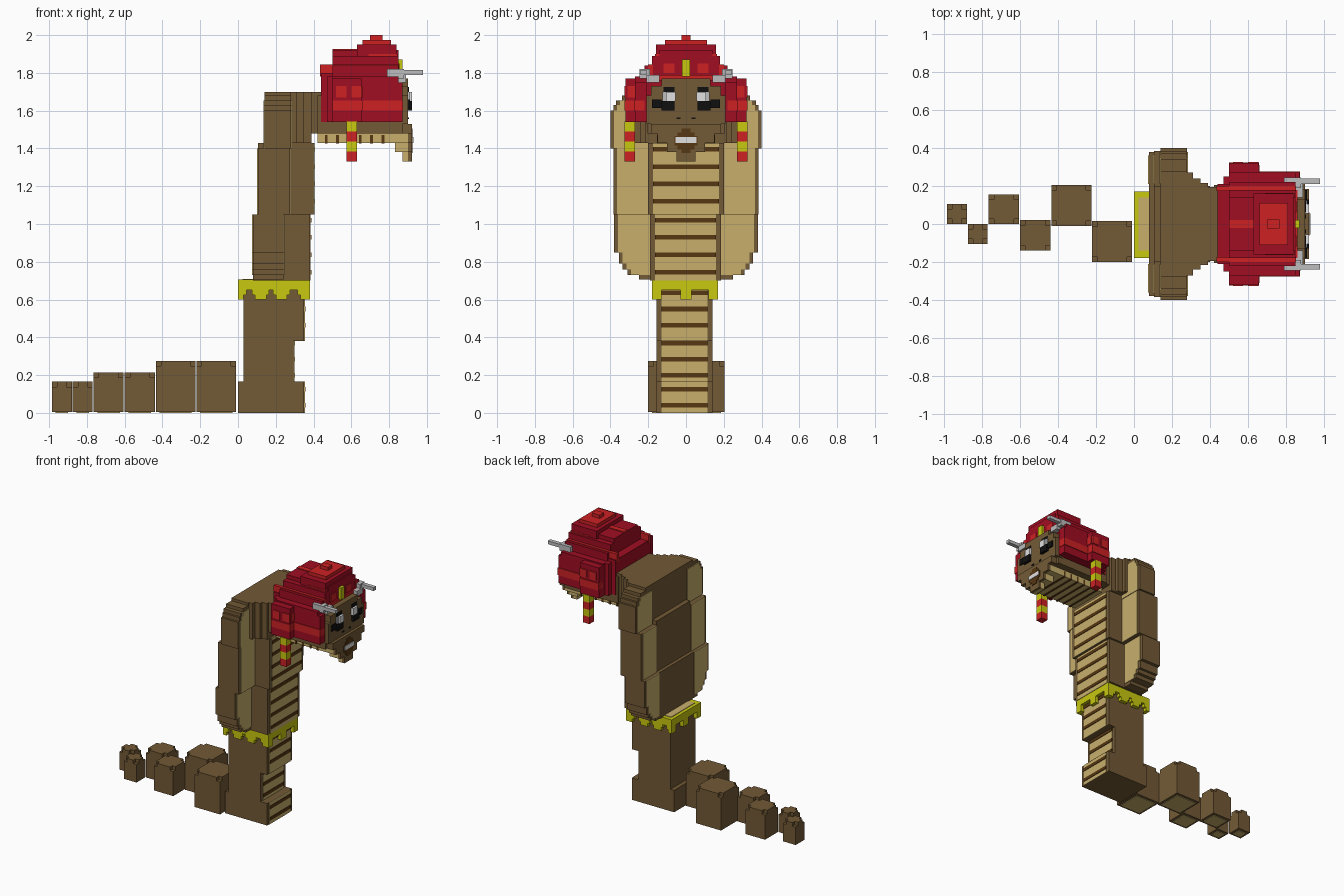
import bpy
import bmesh
from mathutils import Matrix, Vector

cube = bpy.data.objects.get("Cube")
if cube:
    bpy.data.objects.remove(cube, do_unlink=True)

PALETTE = {
    "brown": (0.171, 0.102, 0.036), "tan": (0.578, 0.429, 0.15),
    "dark_brown": (0.095, 0.038, 0.006), "crimson": (0.352, 0.004, 0.016),
    "red": (0.61, 0.015, 0.017), "gold": (0.58, 0.58, 0.005),
    "grey": (0.51, 0.51, 0.51), "white": (0.75, 0.75, 0.75),
    "black": (0.005, 0.005, 0.005),
}
MATERIALS = {}
for label, rgb in PALETTE.items():
    mat = bpy.data.materials.new(label)
    mat.use_nodes = True
    mat.diffuse_color = (*rgb, 1)
    mat.node_tree.nodes["Principled BSDF"].inputs["Base Color"].default_value = (*rgb, 1)
    MATERIALS[label] = mat


class Part:
    """A named mesh made of coloured blocks, measured in hundredths of a unit."""

    def __init__(self, name):
        self.name, self.mesh, self.colours = name, bmesh.new(), []

    def block(self, colour, x, y, z):
        if not isinstance(y, tuple):
            y = (-y, y)
        if colour not in self.colours:
            self.colours.append(colour)
        low, high = (Vector(corner) / 100 for corner in zip(x, y, z))
        place = Matrix.Translation((low + high) / 2) @ Matrix.Diagonal((*(high - low), 1))
        verts = bmesh.ops.create_cube(self.mesh, size=1, matrix=place)["verts"]
        for face in {f for v in verts for f in v.link_faces}:
            face.material_index = self.colours.index(colour)

    def pair(self, colour, x, y, z):
        """Block plus its mirror image across the middle."""
        self.block(colour, x, y, z)
        self.block(colour, x, (-y[1], -y[0]), z)

    def notched(self, colour, x, y, z, cut=2.7):
        """Block with its four top corners cut away."""
        self.block(colour, x, y, (z[0], z[1] - cut))
        self.block(colour, (x[0] + cut, x[1] - cut), y, z)
        self.block(colour, x, (y[0] + cut, y[1] - cut), (z[0], z[1]))

    def finish(self):
        data = bpy.data.meshes.new(self.name)
        self.mesh.to_mesh(data)
        self.mesh.free()
        for colour in self.colours:
            data.materials.append(MATERIALS[colour])
        bpy.context.collection.objects.link(bpy.data.objects.new(self.name, data))


# Tail segments, alternating from side to side
tail = [((-98.5, -88), (0, 10.5), 16.5), ((-87.5, -77), (-10.5, 0), 16.5),
        ((-76.5, -60.5), (0, 15.5), 21.5), ((-60, -44), (-14, 2), 21.5),
        ((-43.5, -22.5), (-1, 20.5), 27.5), ((-22, -1), (-20, 1.5), 27.5)]
for number, (x, y, top) in enumerate(tail):
    part = Part(f"tail_segment_{number + 1}")
    cut = 2.7
    part.block("brown", x, (y[0] + cut, y[1] - cut), (0.4, top))
    part.block("brown", (x[0] + cut, x[1] - cut), y, (0.4, top))
    part.block("brown", x, y, (0.4, top - cut))
    part.block("tan", (x[0] + 2, x[1] - 2), (y[0] + 2, y[1] - 2), (0, 0.6))
    part.finish()

# Body columns, each with a banded belly
lower, upper = (-15.5, 14), (-19, 18.5)
columns = [("base", (0, 35), lower, (0, 16.5), 4),
           ("lower_body", (3, 29.5), lower, (16.5, 38), 20),
           ("middle_body", (3, 35), lower, (38, 66), 46.5),
           ("chest", (8, 38), upper, (70, 105), 74.5),
           ("throat", (10.5, 40), (-20, 20), (105, 143), 112)]
for name, x, y, (bottom, top), stripe in columns:
    part = Part(name)
    part.block("brown", x, y, (bottom, top))
    edge = 2.5
    belly = (y[0] + edge, y[1] - edge)
    part.block("tan", (x[1], x[1] + 0.4), belly, (bottom, top))
    while stripe < top:
        part.block("dark_brown", (x[1] + 0.2, x[1] + 0.8), belly, (stripe - 1.2, stripe + 1.2))
        stripe += 9.2 if bottom > 66 else 8.5
    part.finish()

# Gold collar with hanging drips
collar = Part("collar")
collar.block("gold", (0, 38), (-18, 17), (65, 70.5))
collar.block("tan", (2.5, 9), (-14, 14), (70, 70.9))
for start, end in ((0, 3), (9, 15), (20, 26), (33, 38)):
    for y in ((-18, -15), (14, 17)):
        collar.block("gold", (start, end), y, (60, 66))
        collar.block("gold", (max(start - 1.5, 0), min(end + 1.5, 38)), y, (62.5, 66))
for y in ((-18, -13), (-3, 3), (12, 17)):
    for x in ((0, 3), (35, 38)):
        collar.block("gold", x, y, (60, 66))
collar.finish()

# Flared hood: stepped rows, tan wings inside a brown rim
hood = Part("hood")
rows = [(70.5, 73, 25), (73, 76, 31), (76, 79, 33.5), (79, 85, 35.5), (85, 105, 38),
        (105, 140, 38.5), (140, 160, 40), (160, 163, 38.5), (163, 165.5, 37),
        (165.5, 168, 34), (168, 170, 28)]
for bottom, top, half in rows:
    if bottom < 105:
        back, front = 8, 24
    elif bottom < 140:
        back, front = 10.5, 27.5
    else:
        back, front = 14, 28
    hood.block("brown", (back, front), half, (bottom, top))
    if 73 <= bottom < 165:
        wing = (18, half - 2)
        hood.pair("tan", (front, front + 0.5), wing, (bottom, top))
        hood.pair("tan", (back - 0.5, back), (21, half - 2), (bottom, top))
hood.finish()

# Neck narrowing forward into the head
neck = Part("neck")
for end, half in ((31, 27), (35, 24), (39, 21.5), (46, 19.5)):
    neck.block("brown", (14, end), half, (143 if end < 42 else 148, 170))
neck.finish()

# Head with a rounded face and stepped jaw
head = Part("head")
head.block("brown", (42, 87), 20.5, (148, 168))
head.block("tan", (42, 82), 15, (143, 148))
for x in range(46, 82, 6):
    head.block("dark_brown", (x, x + 1.5), 15.3, (142.6, 147))
face_rows = [(133, 138, 5), (138, 143, 10), (143, 148, 15), (148, 153, 18.5),
             (153, 168, 21), (168, 173, 18.5), (173, 177, 13)]
for bottom, top, half in face_rows:
    head.block("brown", (83, 90), half, (max(bottom, 148), max(top, 150)))
    if top < 155:
        head.block("brown", (90, 92), half, (bottom, top))
for step, (bottom, top, half) in enumerate(face_rows[:3]):
    head.block("tan", (87 - 4 * step, 90), half, (bottom, top))
head.finish()

# Painted face details
face = Part("face_details")
for half, height in ((2.5, 6.5), (4.5, 4.5), (6, 2.5)):
    face.block("dark_brown", (91.8, 92.4), half, (144 - height, 144 + height))
face.block("white", (92, 92.8), 5.5, (143, 146))
face.pair("black", (89.8, 90.5), (3, 5), (155.5, 156.5))
face.finish()

eyes = Part("eyes")
eyes.pair("white", (87, 92), (5.5, 10.5), (165, 170))
eyes.pair("black", (87, 92), (6, 13), (160, 165))
eyes.pair("black", (87, 91), (13, 18), (161.5, 166))
eyes.pair("black", (87, 90.5), (6, 12), (170, 172.5))
eyes.pair("grey", (87, 91), (10.5, 12.5), (165, 170))
eyes.finish()

# Wrapped turban
turban = Part("turban")
for bottom, top, half in ((154, 178, 27), (178, 184, 22), (184, 189, 18), (189, 192, 14)):
    turban.block("crimson", (50, 85), half, (bottom, top))
turban.block("crimson", (44, 50), 21, (154, 180))
turban.block("crimson", (47, 50), 25, (154, 178))
turban.pair("crimson", (80, 87), (21, 27), (154, 175))
turban.pair("red", (50, 87.3), (22, 27.6), (160, 165.5))
turban.pair("red", (43.5, 85.3), (17.5, 20), (178, 184.5))
turban.block("red", (50, 84), 2, (192, 192.6))
turban.block("red", (84, 86), 18, (176, 179))
turban.block("crimson", (63, 84), 16, (185, 195))
turban.block("red", (66, 81), 11, (195, 197.5))
turban.block("red", (70, 76.5), 2.5, (197.5, 200))
turban.pair("red", (72, 85.5), (6, 12), (180, 185))
turban.pair("red", (69, 84.5), (11, 16.3), (186, 190))
turban.block("gold", (84, 87), 2.2, (178, 187))
turban.finish()

# Side knots, striped tassels and horns
sides = Part("turban_knots")
sides.pair("crimson", (50, 65.5), (27, 32), (154, 177))
sides.pair("red", (50, 65.8), (27, 32.5), (160, 165.5))
for x in (52, 60):
    sides.pair("red", (x, x + 5.5), (30, 32.6), (167, 173))
sides.pair("red", (64, 66), (27, 31), (167, 173))
sides.finish()

tassels = Part("tassels")
for index in range(4):
    bottom = 133 + index * 5.3
    tassels.pair("gold" if index % 2 else "red", (57.5, 63), (27, 32.5), (bottom, bottom + 5.3))
tassels.finish()

horns = Part("horns")
horns.pair("grey", (79, 88), (19, 24.5), (177, 182))
horns.pair("grey", (84, 89), (14, 21), (175, 179))
horns.pair("grey", (87, 98), (21, 24), (179, 181.5))
horns.finish()
